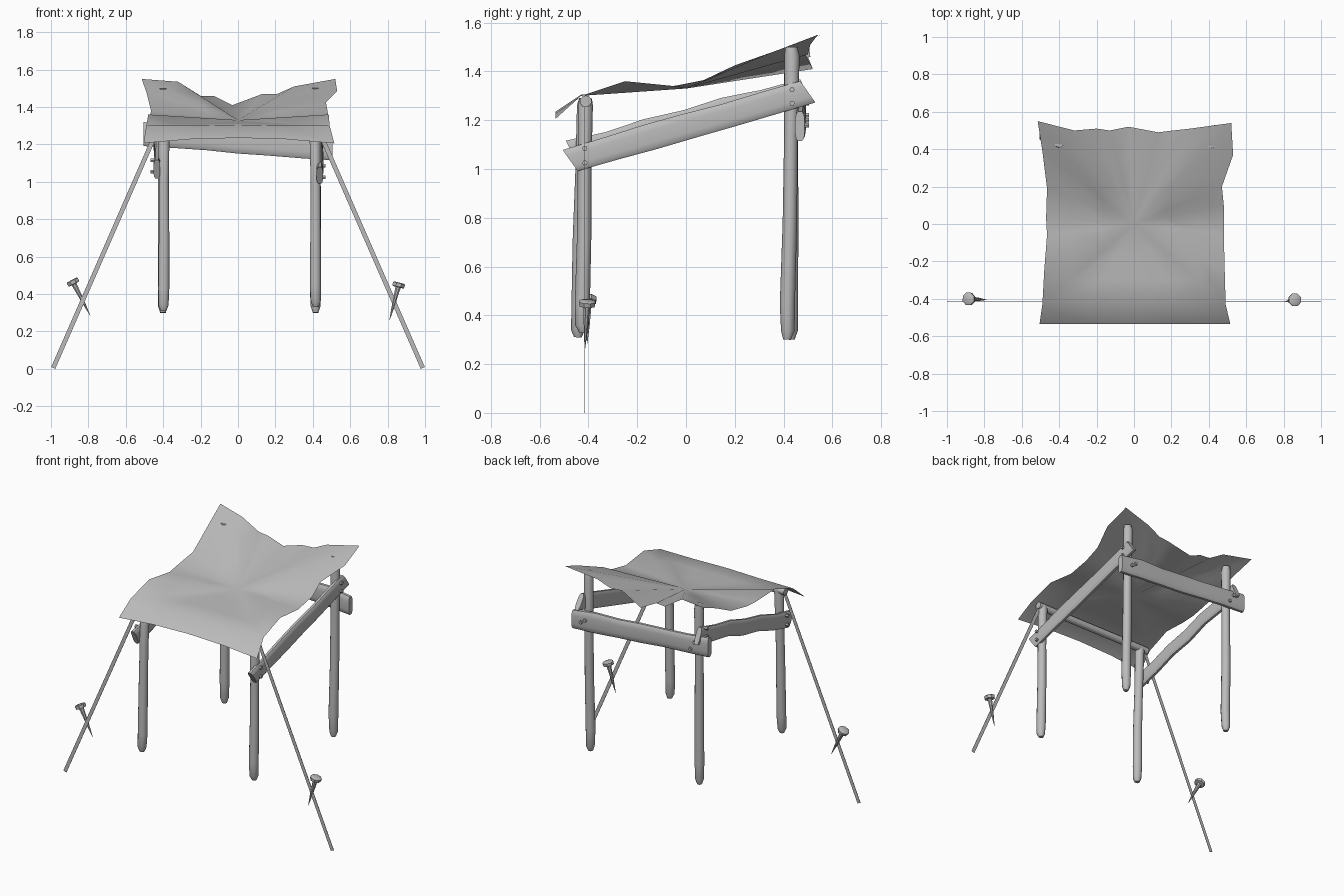
import bpy, math, random
from mathutils import Vector

random.seed(4)
cube = bpy.data.objects.get("Cube")
if cube:
    bpy.data.objects.remove(cube)

grey = bpy.data.materials.new("plain_grey")
grey.use_nodes = True
grey.diffuse_color = (0.5, 0.5, 0.5, 1)
grey.node_tree.nodes["Principled BSDF"].inputs["Base Color"].default_value = (0.5, 0.5, 0.5, 1)


def add_mesh(name, verts, faces, angle=40):
    mesh = bpy.data.meshes.new(name)
    mesh.from_pydata(verts, [], faces)
    mesh.materials.append(grey)
    obj = bpy.data.objects.new(name, mesh)
    bpy.context.collection.objects.link(obj)
    bpy.ops.object.select_all(action="DESELECT")
    obj.select_set(True)
    bpy.context.view_layer.objects.active = obj
    bpy.ops.object.shade_smooth_by_angle(angle=math.radians(angle))
    return obj


def loft(name, start, end, stations, side, sides=10, boxy=1.0, wobble=0.0, slant=0.0):
    """Closed bar from start to end; stations are (fraction, half width, half height)."""
    start, end = Vector(start), Vector(end)
    axis = (end - start).normalized()
    side = Vector(side)
    side = (side - axis * side.dot(axis)).normalized()
    up = axis.cross(side)
    if up.z < 0:
        up = -up
    flip = side.cross(up).dot(axis) < 0
    verts, faces = [], []
    for t, w, h in stations:
        middle = start.lerp(end, t)
        middle += up * random.uniform(-wobble, wobble) + side * random.uniform(-wobble, wobble) * 0.5
        for k in range(sides):
            a = math.tau * (k + 0.5) / sides
            c, s = math.cos(a), math.sin(a)
            c = math.copysign(abs(c) ** boxy, c)
            s = math.copysign(abs(s) ** boxy, s)
            verts.append(middle + side * c * w + up * s * h - axis * s * slant)
    for r in range(len(stations) - 1):
        for k in range(sides):
            n = (k + 1) % sides
            lo, hi = r * sides, (r + 1) * sides
            faces.append((lo + k, lo + n, hi + n, hi + k))
    last = len(verts) - sides
    faces.append(tuple(reversed(range(sides))))
    faces.append(tuple(range(last, last + sides)))
    if flip:
        faces = [tuple(reversed(f)) for f in faces]
    return add_mesh(name, verts, faces)


def post(name, foot, top):
    shape = [(0, .5), (.03, .9), (.12, 1), (.4, .95), (.7, .9), (.97, 1), (1, .8)]
    loft(name, foot, top, [(t, .031 * r, .031 * r) for t, r in shape], (1, 0, 0), wobble=.003)


def plank(name, start, end, side, thick, tall, wobble, slant):
    shape = [(t / 6, thick, tall * random.uniform(.92, 1.05)) for t in range(7)]
    loft(name, start, end, shape, side, 12, .6, wobble, slant)


def bolt(name, spot, direction):
    spot, direction = Vector(spot), Vector(direction)
    loft(name, spot - direction * .03, spot + direction * .012,
         [(0, .011, .011), (1, .011, .011)], (0, 0, 1), 6)


# Cloth roof: fan from the sagging centre to a ragged rim
rim = [(-.49, -.43, 1.3), (-.48, -.25, 1.36), (-.465, -.06, 1.34), (-.47, .03, 1.35),
       (-.465, .19, 1.38), (-.49, .39, 1.48), (-.515, .55, 1.55), (-.32, .5, 1.535),
       (-.2, .51, 1.46), (-.13, .5, 1.46), (-.03, .52, 1.41), (.13, .49, 1.47),
       (.21, .5, 1.47), (.3, .51, 1.51), (.52, .54, 1.55), (.53, .37, 1.485),
       (.47, .2, 1.425), (.48, .1, 1.37), (.48, -.05, 1.34), (.485, -.25, 1.36),
       (.49, -.43, 1.3), (.25, -.43, 1.3), (0, -.43, 1.305), (-.25, -.43, 1.3)]
centre = Vector((0, 0, 1.33))
count = len(rim)
rings = (.35, .7, 1)
verts = [centre] + [centre.lerp(Vector(p), f) for f in rings for p in rim]
faces = []
for k in range(count):
    n = (k + 1) % count
    faces.append((0, 1 + n, 1 + k))
    for r in range(len(rings) - 1):
        lo, hi = 1 + r * count, 1 + (r + 1) * count
        faces.append((lo + k, lo + n, hi + n, hi + k))
# Front flap folds down over the crossbar
outer = 1 + (len(rings) - 1) * count
fold = [outer] + [outer + k for k in range(count - 1, count - 5, -1)]
flap = len(verts)
for k in range(5):
    x = -.505 + k * .255
    verts.append(Vector((x, -.535, 1.235 - .11 * x * x)))
for k in range(4):
    faces.append((fold[k], flap + k, flap + k + 1, fold[k + 1]))
add_mesh("cloth_roof", verts, faces, 60)

# Posts and front crossbar
post("front_right_post", (-.397, -.445, .31), (-.395, -.415, 1.29))
post("front_left_post", (.415, -.425, .33), (.413, -.41, 1.29))
post("back_right_post", (-.4, .43, .3), (-.4, .435, 1.5))
post("back_left_post", (.415, .415, .3), (.415, .435, 1.5))
loft("front_crossbar", (-.45, -.41, 1.275), (.45, -.41, 1.275),
     [(t / 4, .024, .024) for t in range(5)], (0, 1, 0), wobble=.003)

# Planks tying the posts together
plank("left_plank", (.438, -.475, 1.035), (.438, .5, 1.315), (1, 0, 0), .018, .055, .002, .018)
plank("right_plank", (-.43, -.47, 1.07), (-.43, .49, 1.325), (1, 0, 0), .018, .053, .008, .01)
plank("back_plank", (-.505, .47, 1.255), (.505, .47, 1.175), (0, 1, 0), .02, .065, .006, .005)

# Bolts through the planks
for sx, name, lift in ((1, "left", 0), (-1, "right", .03)):
    for y, z in ((-.415, 1.025), (-.415, 1.085), (.435, 1.27), (.435, 1.325)):
        bolt(name + "_plank_bolt", (sx * .455, y, z + lift), (sx, 0, 0))
for x, z in ((-.41, 1.27), (-.38, 1.22), (.43, 1.18), (.4, 1.2)):
    bolt("back_plank_bolt", (x, .492, z), (0, 1, 0))

# Guy ropes: thin flat ribbons from the front corners to the ground
for sx, name in ((1, "left"), (-1, "right")):
    top, foot = Vector((sx * .43, -.415, 1.28)), Vector((sx * .988, -.415, .005))
    loft(name + "_guy_rope", foot, top, [(0, .012, .001), (1, .012, .001)], (1, 0, 0), 4, .01)

# Tent pegs: flat head, collar and tapering spike
peg_shape = [(0, .001), (.35, .008), (.8, .014), (.88, .016), (.89, .034), (.98, .036), (1, .03)]
for name, tip, head in (("right", (-.79, -.405, .285), (-.888, -.4, .475)),
                        ("left", (.81, -.415, .26), (.862, -.405, .46))):
    loft(name + "_tent_peg", tip, head, [(t, r, r) for t, r in peg_shape], (0, 1, 0), 8)
